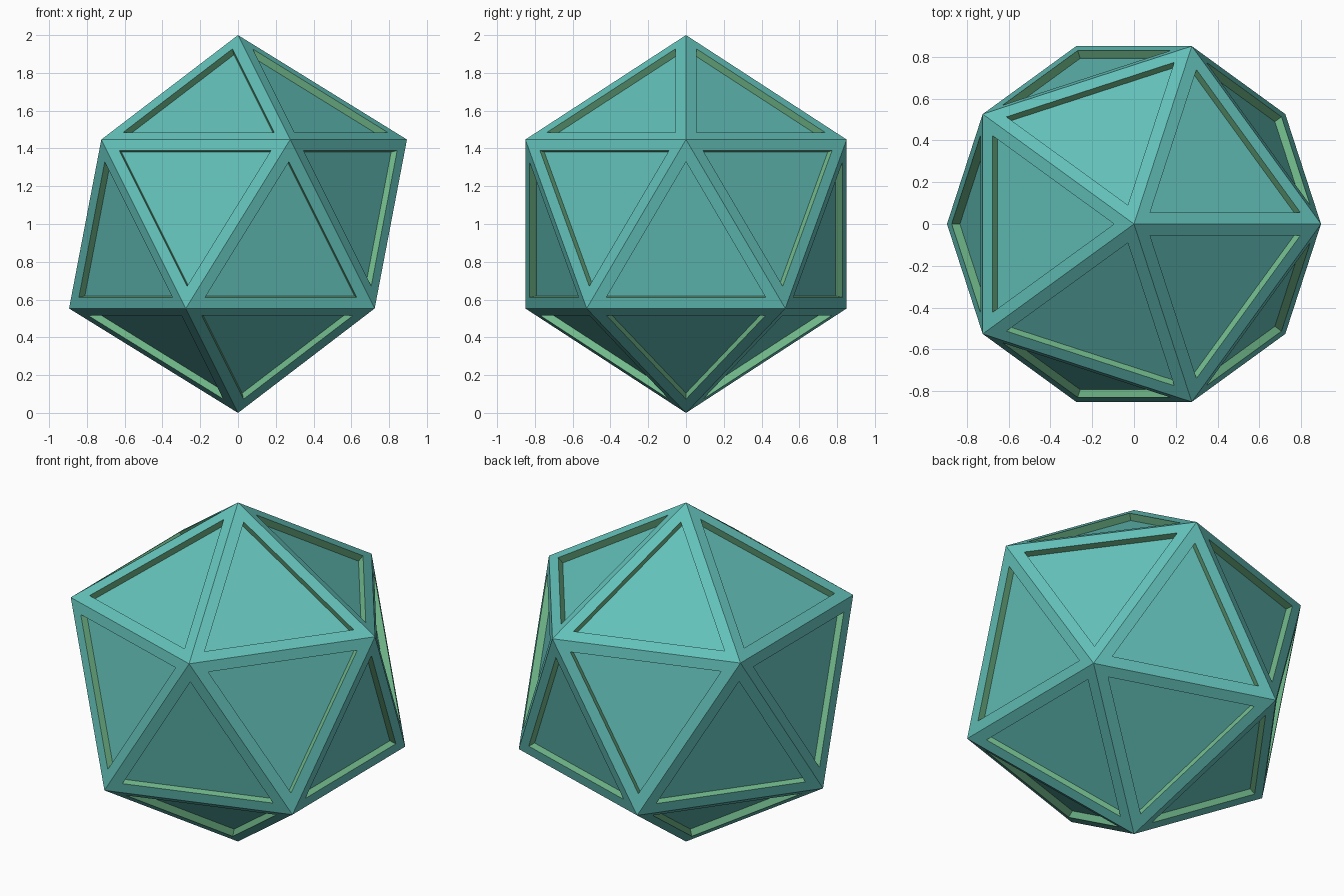
import bpy
import bmesh
from mathutils import Vector

if "Cube" in bpy.data.objects:
    bpy.data.objects.remove(bpy.data.objects["Cube"])

FRAME_WIDTH = 0.06   # border around every triangular panel
RECESS = 0.04        # how far each panel is sunk


def flat_material(name, rgb):
    mat = bpy.data.materials.new(name)
    mat.diffuse_color = (*rgb, 1.0)
    mat.use_nodes = True
    mat.node_tree.nodes["Principled BSDF"].inputs["Base Color"].default_value = mat.diffuse_color
    return mat


# Twenty-sided body standing on one point
bm = bmesh.new()
bmesh.ops.create_icosphere(bm, subdivisions=1, radius=1.0)
bmesh.ops.translate(bm, verts=bm.verts, vec=Vector((0, 0, 1)))
bm.normal_update()
panels = list(bm.faces)

# Frame border on each face
bmesh.ops.inset_individual(bm, faces=panels, thickness=FRAME_WIDTH,
                           depth=0.0, use_even_offset=True)
bm.normal_update()

# Sink the panels straight in; the new walls are green
walls = bmesh.ops.inset_individual(bm, faces=panels, thickness=0.0,
                                   depth=-RECESS, use_even_offset=True)["faces"]
for face in walls:
    face.material_index = 1

mesh = bpy.data.meshes.new("panelled_icosahedron")
bm.to_mesh(mesh)
bm.free()
mesh.materials.append(flat_material("teal", (0.125, 0.53, 0.485)))
mesh.materials.append(flat_material("leaf green", (0.17, 0.50, 0.265)))

body = bpy.data.objects.new("panelled_icosahedron", mesh)
bpy.context.collection.objects.link(body)
